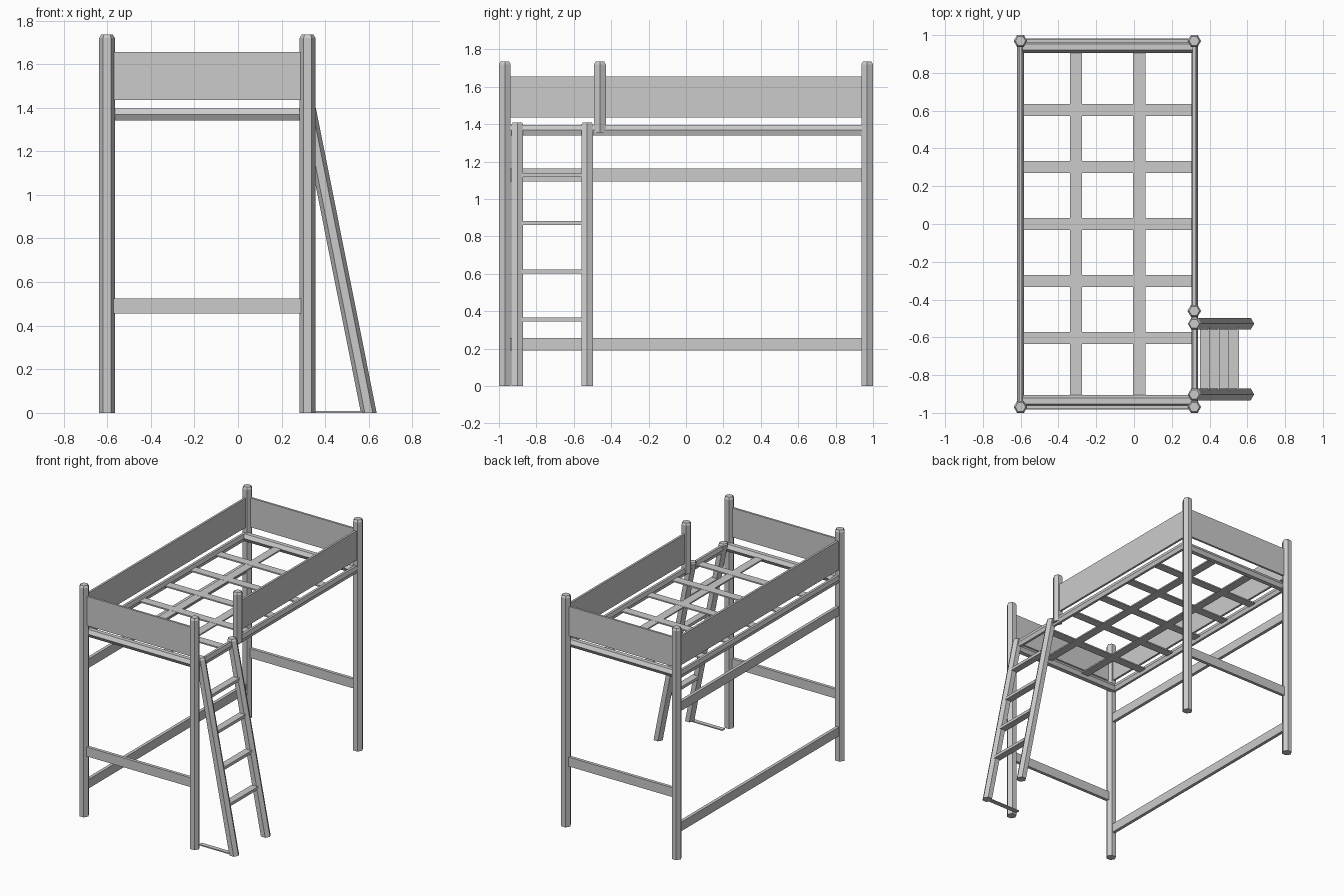
import bpy, bmesh, math
from mathutils import Vector

cube = bpy.data.objects.get("Cube")
if cube:
    bpy.data.objects.remove(cube, do_unlink=True)

grey = bpy.data.materials.new("light_grey")
grey.use_nodes = True
colour = (0.6, 0.6, 0.6, 1)
grey.diffuse_color = colour
grey.node_tree.nodes["Principled BSDF"].inputs["Base Color"].default_value = colour


def finish(name, bm):
    bmesh.ops.recalc_face_normals(bm, faces=bm.faces)
    mesh = bpy.data.meshes.new(name)
    bm.to_mesh(mesh)
    bm.free()
    mesh.materials.append(grey)
    obj = bpy.data.objects.new(name, mesh)
    bpy.context.collection.objects.link(obj)
    return obj


def box(name, x0, x1, y0, y1, z0, z1):
    bm = bmesh.new()
    bmesh.ops.create_cube(bm, size=1)
    for v in bm.verts:
        v.co = Vector(((x0 + x1) / 2 + v.co.x * (x1 - x0),
                       (y0 + y1) / 2 + v.co.y * (y1 - y0),
                       (z0 + z1) / 2 + v.co.z * (z1 - z0)))
    return finish(name, bm)


def loft(name, sections, u, w):
    """Hexagonal bar through (centre, scale) sections; u and w span the section."""
    bm = bmesh.new()
    rings = []
    for centre, scale in sections:
        angles = [math.radians(60 * i) for i in range(6)]
        rings.append([bm.verts.new(Vector(centre) + scale * (Vector(u) * math.cos(a)
                      + Vector(w) * math.sin(a))) for a in angles])
    for a, b in zip(rings, rings[1:]):
        for i in range(6):
            j = (i + 1) % 6
            bm.faces.new((a[i], a[j], b[j], b[i]))
    bm.faces.new(rings[0])
    bm.faces.new(rings[-1])
    return finish(name, bm)


R = 0.036
LEFT, RIGHT, END = 0.319, -0.601, 0.969
TOP, RAIL_Z = 1.735, 1.368


def post(name, x, y, z0):
    loft(name, [((x, y, z0), 1), ((x, y, TOP - 0.015), 1), ((x, y, TOP), 0.75)],
         (R, 0, 0), (0, R, 0))


# Corner posts and the short post beside the ladder opening
for side, x in (("left", LEFT), ("right", RIGHT)):
    for end, s in (("front", -1), ("back", 1)):
        post(f"{end}_{side}_post", x, s * END, 0)
post("guard_post", LEFT, -0.46, 1.355)

# End panels, end bed rails and lower end braces
for end, s in (("front", -1), ("back", 1)):
    y = s * END
    box(f"{end}_panel", RIGHT + 0.03, LEFT - 0.03, y - 0.008, y + 0.008, 1.435, 1.655)
    box(f"{end}_brace", RIGHT + 0.03, LEFT - 0.03, y - 0.012, y + 0.012, 0.455, 0.525)
    loft(f"{end}_bed_rail", [((RIGHT + 0.01, s * 0.936, RAIL_Z), 1),
                             ((LEFT - 0.01, s * 0.936, RAIL_Z), 1)],
         (0, 0.032, 0), (0, 0, 0.032))

# Side bed rails
for side, x in (("left", LEFT + 0.003), ("right", RIGHT)):
    loft(f"{side}_bed_rail", [((x, -0.945, RAIL_Z), 1), ((x, 0.945, RAIL_Z), 1)],
         (0.018, 0, 0), (0, 0, 0.032))

# Side guard panels and long braces
box("left_guard_panel", LEFT - 0.008, LEFT + 0.008, -0.435, 0.94, 1.435, 1.655)
box("right_guard_panel", RIGHT - 0.008, RIGHT + 0.008, -0.94, 0.94, 1.435, 1.655)
for name, z in (("upper", 1.095), ("lower", 0.19)):
    box(f"{name}_long_brace", RIGHT - 0.012, RIGHT + 0.012, -0.94, 0.94, z, z + 0.068)

# Bed slats
for i, x in enumerate((-0.307, 0.028)):
    box(f"long_slat_{i + 1}", x - 0.032, x + 0.032, -0.91, 0.91, 1.36, 1.37)
for i in range(5):
    y = (i - 2) * 0.302
    box(f"cross_slat_{i + 1}", -0.595, 0.315, y - 0.032, y + 0.032, 1.361, 1.371)

# Leaning ladder: skewed hexagonal rails with flat rungs
FOOT, HEAD_Z = 0.6, 1.41


def ladder_x(z):
    return FOOT + (LEFT - FOOT) * z / HEAD_Z


for name, y in (("front", -0.902), ("back", -0.528)):
    loft(f"{name}_ladder_rail", [((ladder_x(0), y, 0), 1),
                                 ((ladder_x(HEAD_Z - 0.012), y, HEAD_Z - 0.012), 1),
                                 ((LEFT, y, HEAD_Z), 0.75)],
         (R, 0, 0), (0, R, 0))
for i in range(4):
    z = 0.355 + i * 0.258
    x = ladder_x(z)
    box(f"ladder_rung_{i + 1}", x - 0.026, x + 0.026, -0.88, -0.55, z - 0.011, z + 0.011)

# Thin floor strip tying the ladder foot to the post
box("floor_strip", LEFT, 0.58, -0.918, -0.886, 0, 0.008)
